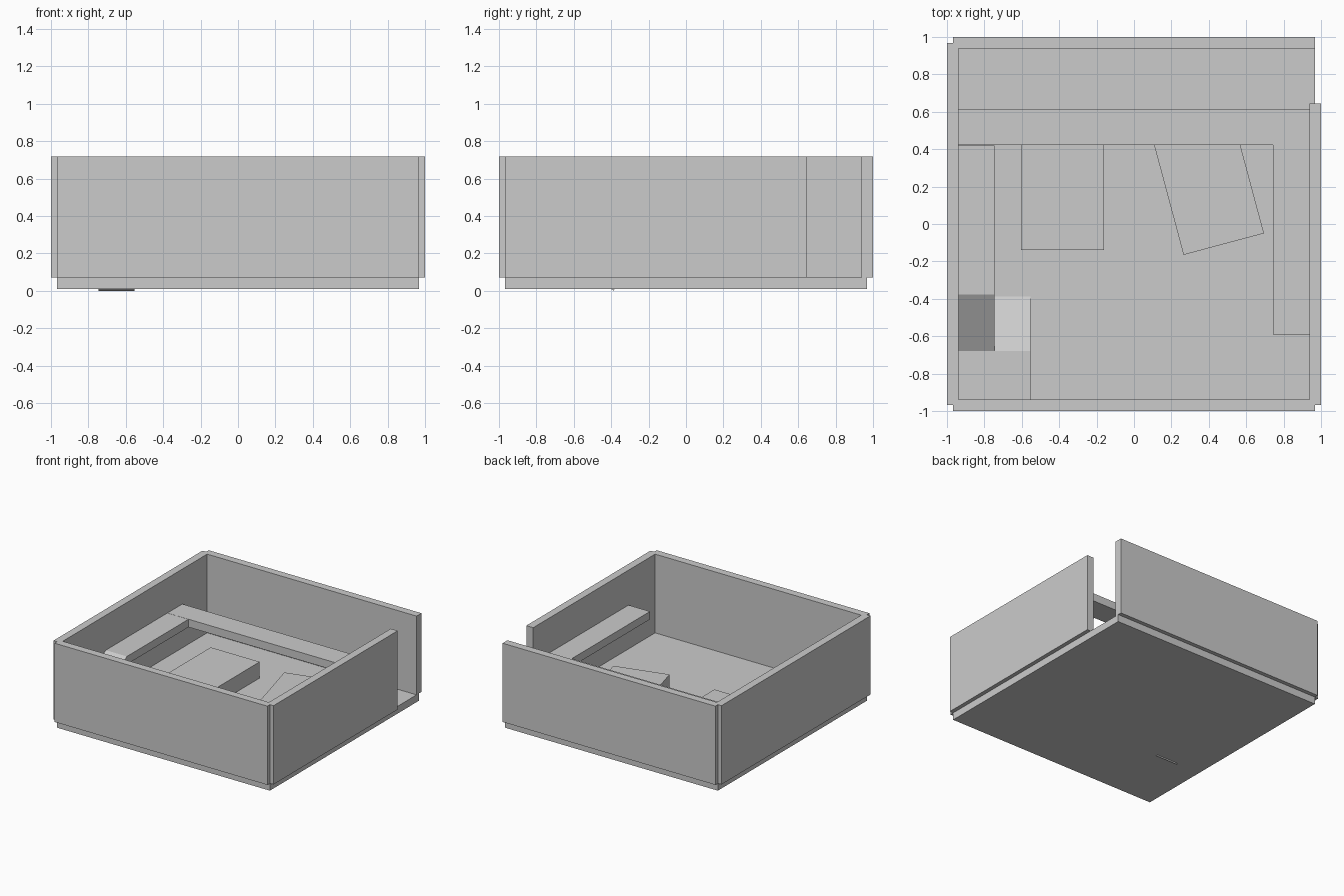
import bpy, bmesh, math
from mathutils import Vector

if "Cube" in bpy.data.objects:
    bpy.data.objects.remove(bpy.data.objects["Cube"])

FLOOR, DECK, LANDING, SLAB = 0.07, 0.43, 0.25, 0.065


def extrude(name, pts, offset):
    """Extrude a flat outline of 3D points along an offset vector."""
    bm = bmesh.new()
    face = bm.faces.new([bm.verts.new(p) for p in pts])
    new = bmesh.ops.extrude_face_region(bm, geom=[face])["geom"]
    bmesh.ops.translate(bm, vec=Vector(offset),
                        verts=[v for v in new if isinstance(v, bmesh.types.BMVert)])
    bmesh.ops.recalc_face_normals(bm, faces=bm.faces)
    mesh = bpy.data.meshes.new(name)
    bm.to_mesh(mesh)
    bm.free()
    obj = bpy.data.objects.new(name, mesh)
    bpy.context.collection.objects.link(obj)
    return obj


def plate(name, outline, z0, z1):
    return extrude(name, [(x, y, z0) for x, y in outline], (0, 0, z1 - z0))


def box(name, x0, x1, y0, y1, z0, z1):
    return plate(name, [(x0, y0), (x1, y0), (x1, y1), (x0, y1)], z0, z1)


def ramp(name, x0, x1, profile):
    return extrude(name, [(x0, y, z) for y, z in profile], (x1 - x0, 0, 0))


# Floor slab
box("floor", -0.967, 0.967, -0.967, 0.967, 0.01, FLOOR)

# Outer walls, the right one stopping short to leave a doorway
for name, x0, x1, y0, y1 in [
    ("left_wall", -1, -0.937, -0.967, 0.967),
    ("right_wall", 0.937, 1, -0.967, 0.645),
    ("back_wall", -0.967, 0.967, 0.937, 1),
    ("front_wall", -0.967, 0.967, -1, -0.937),
]:
    box(name, x0, x1, y0, y1, FLOOR, 0.717)

# Raised walkways: an L along the back and right, and a strip on the left
plate("back_and_right_walkway",
      [(-0.937, 0.615), (-0.937, 0.422), (0.742, 0.422), (0.742, -0.592),
       (0.937, -0.592), (0.937, 0.615)], DECK - SLAB, DECK)
box("left_walkway", -0.937, -0.745, -0.378, 0.42, DECK - SLAB, DECK)

# Two ramps joined by a half-height landing
box("ramp_landing", -0.937, -0.55, -0.937, -0.68, LANDING - SLAB, LANDING)
ramp("lower_ramp", -0.745, -0.553,
     [(-0.68, LANDING), (-0.37, 0.06), (-0.385, 0.0), (-0.68, LANDING - SLAB)])
ramp("upper_ramp", -0.937, -0.745,
     [(-0.68, LANDING), (-0.378, DECK), (-0.378, DECK - SLAB), (-0.68, LANDING - SLAB)])

# Two low blocks standing on the floor, one turned
W, L = 0.445, 0.65
for name, x, y, turn in [("straight_block", -0.605, -0.14, 0),
                         ("turned_block", 0.265, -0.165, 15)]:
    block = box(name, 0, W, 0, L, FLOOR, 0.203)
    block.location = (x, y, 0)
    block.rotation_euler.z = math.radians(turn)
